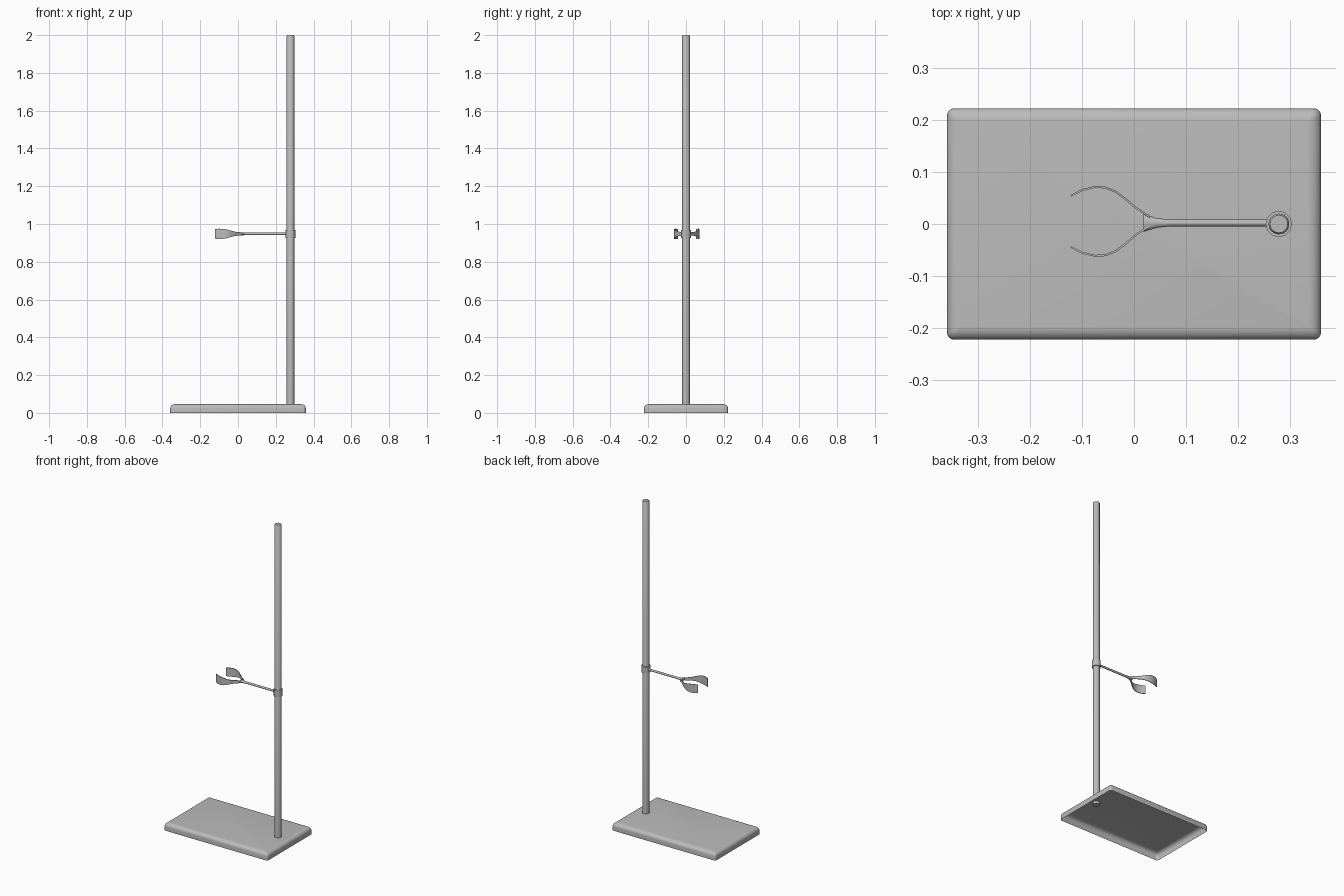
import bpy, bmesh, math
from mathutils import Vector

if "Cube" in bpy.data.objects:
    bpy.data.objects.remove(bpy.data.objects["Cube"])

steel = bpy.data.materials.new("grey metal")
steel.use_nodes = True
GREY = (0.5, 0.5, 0.5, 1)
steel.diffuse_color = GREY
steel.node_tree.nodes["Principled BSDF"].inputs["Base Color"].default_value = GREY

ROD_X, ARM_Z = 0.278, 0.948


def finish(name, bm, angle=40):
    bmesh.ops.recalc_face_normals(bm, faces=bm.faces)
    mesh = bpy.data.meshes.new(name)
    bm.to_mesh(mesh)
    bm.free()
    mesh.materials.append(steel)
    ob = bpy.data.objects.new(name, mesh)
    bpy.context.collection.objects.link(ob)
    bpy.ops.object.select_all(action='DESELECT')
    ob.select_set(True)
    bpy.context.view_layer.objects.active = ob
    bpy.ops.object.shade_smooth_by_angle(angle=math.radians(angle))
    return ob


def loft(bm, rings, cap_start=False, cap_end=False):
    loops = [[bm.verts.new(p) for p in ring] for ring in rings]
    for a, b in zip(loops, loops[1:]):
        for i in range(len(a)):
            j = (i + 1) % len(a)
            bm.faces.new((a[i], a[j], b[j], b[i]))
    if cap_start:
        bm.faces.new(loops[0][::-1])
    if cap_end:
        bm.faces.new(loops[-1])


def circle(r, z, n):
    return [(ROD_X + r * math.cos(2 * math.pi * i / n),
             r * math.sin(2 * math.pi * i / n), z) for i in range(n)]


def rounded_rect(hx, hy, r, z, steps=4):
    pts = []
    for q, (sx, sy) in enumerate(((1, 1), (-1, 1), (-1, -1), (1, -1))):
        for k in range(steps + 1):
            a = math.pi / 2 * (q + k / steps)
            pts.append((sx * (hx - r) + r * math.cos(a),
                        sy * (hy - r) + r * math.sin(a), z))
    return pts


# Base: pressed tray with rounded shoulders, open underneath
bm = bmesh.new()
rings = [rounded_rect(0.359, 0.222, 0.014, 0)]
for k in range(6):
    a = math.pi / 2 * k / 5
    inset = 0.024 * (1 - math.cos(a))
    rings.append(rounded_rect(0.359 - inset, 0.222 - inset,
                              0.014 - inset * 0.5, 0.025 + 0.021 * math.sin(a)))
loft(bm, rings, cap_end=True)
finish("base", bm)

# Upright rod with a slightly softened top
bm = bmesh.new()
loft(bm, [circle(0.02, 0.03, 16), circle(0.02, 1.996, 16), circle(0.017, 2.0, 16)],
     True, True)
finish("upright_rod", bm)

# Clamp collar around the rod
bm = bmesh.new()
low, high = ARM_Z - 0.021, ARM_Z + 0.021
loft(bm, [circle(0.02, low, 12), circle(0.0255, low, 12),
          circle(0.0255, high, 12), circle(0.02, high, 12)])
finish("collar", bm)

# Arm: round bar that flares sideways towards the fork
bm = bmesh.new()
sections = ((0.256, 0.0065, 0.0065), (0.07, 0.0065, 0.0065),
            (0.045, 0.009, 0.007), (0.018, 0.017, 0.008))
rings = [[(x, 0.002 + ry * math.cos(math.pi * i / 6),
           ARM_Z + rz * math.sin(math.pi * i / 6)) for i in range(12)]
         for x, ry, rz in sections]
loft(bm, rings, True, True)
finish("arm", bm)

# Fork prongs: thin curved blades that widen towards their tips
# Each point: x, sideways offset, half height
PATH = ((0.03, 0.009, 0.007), (0.005, 0.025, 0.009), (-0.015, 0.042, 0.011),
        (-0.035, 0.057, 0.016), (-0.055, 0.065, 0.022), (-0.075, 0.066, 0.026),
        (-0.1, 0.06, 0.027), (-0.121, 0.049, 0.026))
for side, name in ((1, "back_prong"), (-1, "front_prong")):
    bm = bmesh.new()
    rings = []
    for i, (x, y, h) in enumerate(PATH):
        a, b = PATH[max(i - 1, 0)], PATH[min(i + 1, len(PATH) - 1)]
        n = Vector((b[1] - a[1], a[0] - b[0])).normalized() * 0.0018
        ring = [(x + s * n.x, 0.005 + side * (y + s * n.y), ARM_Z + t * h)
                for s, t in ((1, -1), (1, 1), (-1, 1), (-1, -1))]
        rings.append(ring)
    loft(bm, rings, True, True)
    finish(name, bm)
